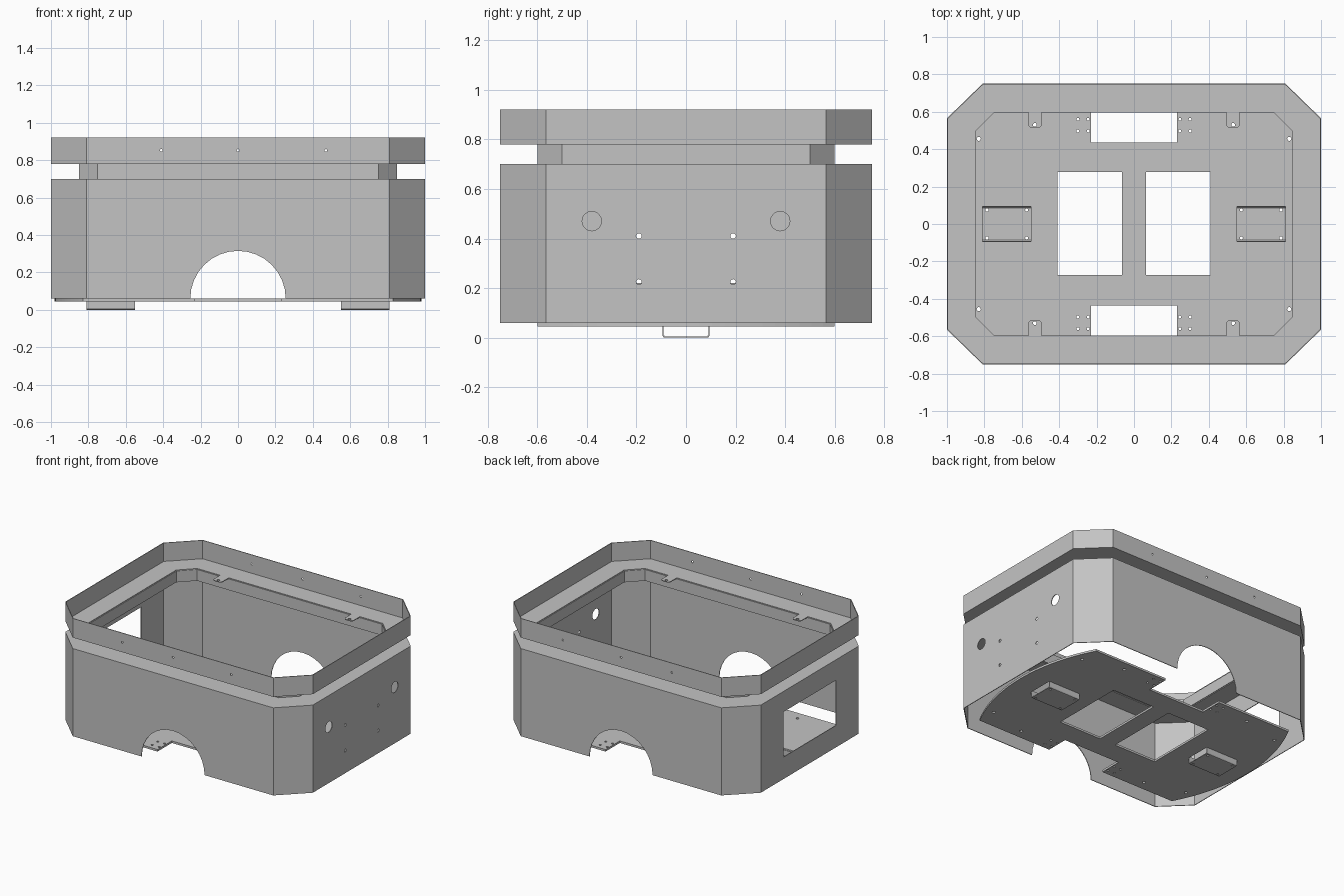
import bpy, bmesh, math
from mathutils import Matrix, Vector

cube = bpy.data.objects.get("Cube")
if cube:
    bpy.data.objects.remove(cube, do_unlink=True)

# single sheet metal colour
metal = bpy.data.materials.new("grey_metal")
metal.use_nodes = True
grey = (0.55, 0.55, 0.55, 1)
metal.diffuse_color = grey
metal.node_tree.nodes["Principled BSDF"].inputs["Base Color"].default_value = grey

T = 0.0025  # half thickness of thin sheet


# ---- helpers ----
def sheet(bm, loops, half=T, matrix=Matrix()):
    """Add a flat plate: first loop is the outline, the others are holes."""
    curve = bpy.data.curves.new("outline", "CURVE")
    curve.dimensions = "2D"
    curve.fill_mode = "BOTH"
    curve.extrude = half
    for loop in loops:
        spline = curve.splines.new("POLY")
        spline.points.add(len(loop) - 1)
        for point, (u, v) in zip(spline.points, loop):
            point.co = (u, v, 0, 1)
        spline.use_cyclic_u = True
    helper = bpy.data.objects.new("outline", curve)
    bpy.context.collection.objects.link(helper)
    deps = bpy.context.evaluated_depsgraph_get()
    mesh = bpy.data.meshes.new_from_object(helper.evaluated_get(deps))
    mesh.transform(matrix)
    bm.from_mesh(mesh)
    bpy.data.objects.remove(helper, do_unlink=True)
    bpy.data.curves.remove(curve)
    bpy.data.meshes.remove(mesh)


def finish(name, bm):
    bmesh.ops.remove_doubles(bm, verts=bm.verts, dist=1e-5)
    bmesh.ops.recalc_face_normals(bm, faces=bm.faces)
    mesh = bpy.data.meshes.new(name)
    bm.to_mesh(mesh)
    bm.free()
    mesh.polygons.foreach_set("use_smooth", [False] * len(mesh.polygons))
    mesh.materials.clear()
    mesh.materials.append(metal)
    bpy.context.collection.objects.link(bpy.data.objects.new(name, mesh))


def circle(u, v, r, n=12):
    return [(u + r * math.cos(math.tau * i / n), v + r * math.sin(math.tau * i / n))
            for i in range(n)]


def rect(u0, u1, v0, v1):
    return [(u0, v0), (u1, v0), (u1, v1), (u0, v1)]


def octagon(x, y, cx, cy):
    """Counter-clockwise from the front edge; cx, cy are where the corners are cut."""
    return [(-cx, -y), (cx, -y), (x, -cy), (x, cy),
            (cx, y), (-cx, y), (-x, cy), (-x, -cy)]


def wall_ring(name, plan, z0, z1, holes=None, outlines=None):
    """Eight upright panels; sides 0, 2, 4, 6 are front, left, back, right."""
    bm = bmesh.new()
    for i in range(8):
        a, b = Vector((*plan[i], 0)), Vector((*plan[(i + 1) % 8], 0))
        along, up = (b - a).normalized(), Vector((0, 0, 1))
        out = along.cross(up)
        matrix = Matrix((along, up, out)).transposed().to_4x4()
        matrix.translation = (a + b) / 2 - out * T
        w = (b - a).length / 2
        outline = (outlines or {}).get(i) or rect(-w, w, z0, z1)
        sheet(bm, [outline] + (holes or {}).get(i, []), T, matrix)
    finish(name, bm)


outer = octagon(1.0, 0.75, 0.81, 0.565)
inner = octagon(0.85, 0.6, 0.75, 0.5)
BOTTOM, LEDGE, FLANGE, TOP = 0.06, 0.70, 0.78, 0.92

# lower body with arches front and back, a window and cable holes at the ends
arch = [(0.255 * math.cos(math.pi * i / 16), BOTTOM + 0.255 * math.sin(math.pi * i / 16))
        for i in range(17)]
arched = [(0.81, BOTTOM), (0.81, LEDGE), (-0.81, LEDGE), (-0.81, BOTTOM)] + arch[::-1]
end_holes = [circle(s * 0.38, 0.47, 0.039, 24) for s in (-1, 1)]
end_holes += [circle(s * 0.19, z, 0.011) for s in (-1, 1) for z in (0.225, 0.41)]
wall_ring("lower_body", outer, BOTTOM, LEDGE,
          holes={2: end_holes, 6: [rect(-0.305, 0.305, 0.22, 0.55)]},
          outlines={0: arched, 4: arched})

# ledge, neck and flange step in and out between body and rim
for name, z in (("lower_ledge", LEDGE - T), ("upper_flange", FLANGE + T)):
    bm = bmesh.new()
    sheet(bm, [outer, inner], T, Matrix.Translation((0, 0, z)))
    finish(name, bm)
wall_ring("neck", inner, LEDGE, FLANGE)

# rim with screw holes in the long sides
rim_x = (-0.41, 0, 0.47)
wall_ring("rim", outer, FLANGE, TOP,
          holes={0: [circle(x, 0.852, 0.007) for x in rim_x],
                 4: [circle(-x, 0.852, 0.007) for x in rim_x]})

# mounting tabs on the flange
bm = bmesh.new()
for sx in (-1, 1):
    for sy in (-1, 1):
        tab = [(-0.035, 0.6), (0.035, 0.6), (0.035, 0.525), (0.022, 0.512),
               (-0.022, 0.512), (-0.035, 0.525)]
        tab = [(sx * 0.53 + u, sy * v) for u, v in tab]
        sheet(bm, [tab, circle(sx * 0.53, sy * 0.53, 0.01)], T,
              Matrix.Translation((0, 0, FLANGE + T)))
finish("mounting_tabs", bm)

# base plate: bowed ends, notches at the arches, openings and screw holes
radius, half_y = 1.275, 0.6
sweep = math.asin(half_y / radius)
bow = [(0.98 - radius + radius * math.cos(a), radius * math.sin(a))
       for a in (sweep * (i / 12 - 1) for i in range(25))]
notch = [(-0.23, 0.435), (0.23, 0.435)]
half_outline = bow + [(0.23, half_y), *notch[::-1], (-0.23, half_y)]
plate = half_outline + [(-x, -y) for x, y in half_outline]
cuts = []
for sx in (-1, 1):
    cuts.append(rect(*sorted((sx * 0.065, sx * 0.408)), -0.273, 0.277))
    cuts.append(rect(*sorted((sx * 0.55, sx * 0.81)), -0.094, 0.094))
    for sy in (-1, 1):
        cuts += [circle(sx * x, sy * y, 0.008) for x in (0.245, 0.3) for y in (0.497, 0.56)]
        cuts.append(circle(sx * 0.83, sy * 0.455, 0.011))
        cuts.append(circle(sx * 0.53, sy * 0.53, 0.011))
bm = bmesh.new()
sheet(bm, [plate] + cuts, 0.0075, Matrix.Translation((0, 0, 0.0525)))
finish("base_plate", bm)

# channel brackets under the plate, open at both ends
side_profile = [(0.085, 0), (0.091, 0.002), (0.095, 0.009), (0.095, 0.05),
                (0.09, 0.05), (0.09, 0.01), (0.085, 0.005)]
along_x = Matrix(((0, 0, 1), (1, 0, 0), (0, 1, 0))).to_4x4()
for name, x in (("left_bracket", 0.68), ("right_bracket", -0.68)):
    bm = bmesh.new()
    screws = [circle(x + u, v, 0.008) for u in (-0.106, 0.106) for v in (-0.075, 0.075)]
    sheet(bm, [rect(x - 0.13, x + 0.13, -0.085, 0.085)] + screws, T,
          Matrix.Translation((0, 0, T)))
    for s in (-1, 1):
        sheet(bm, [[(s * y, z) for y, z in side_profile]], 0.13,
              Matrix.Translation((x, 0, 0)) @ along_x)
    finish(name, bm)
